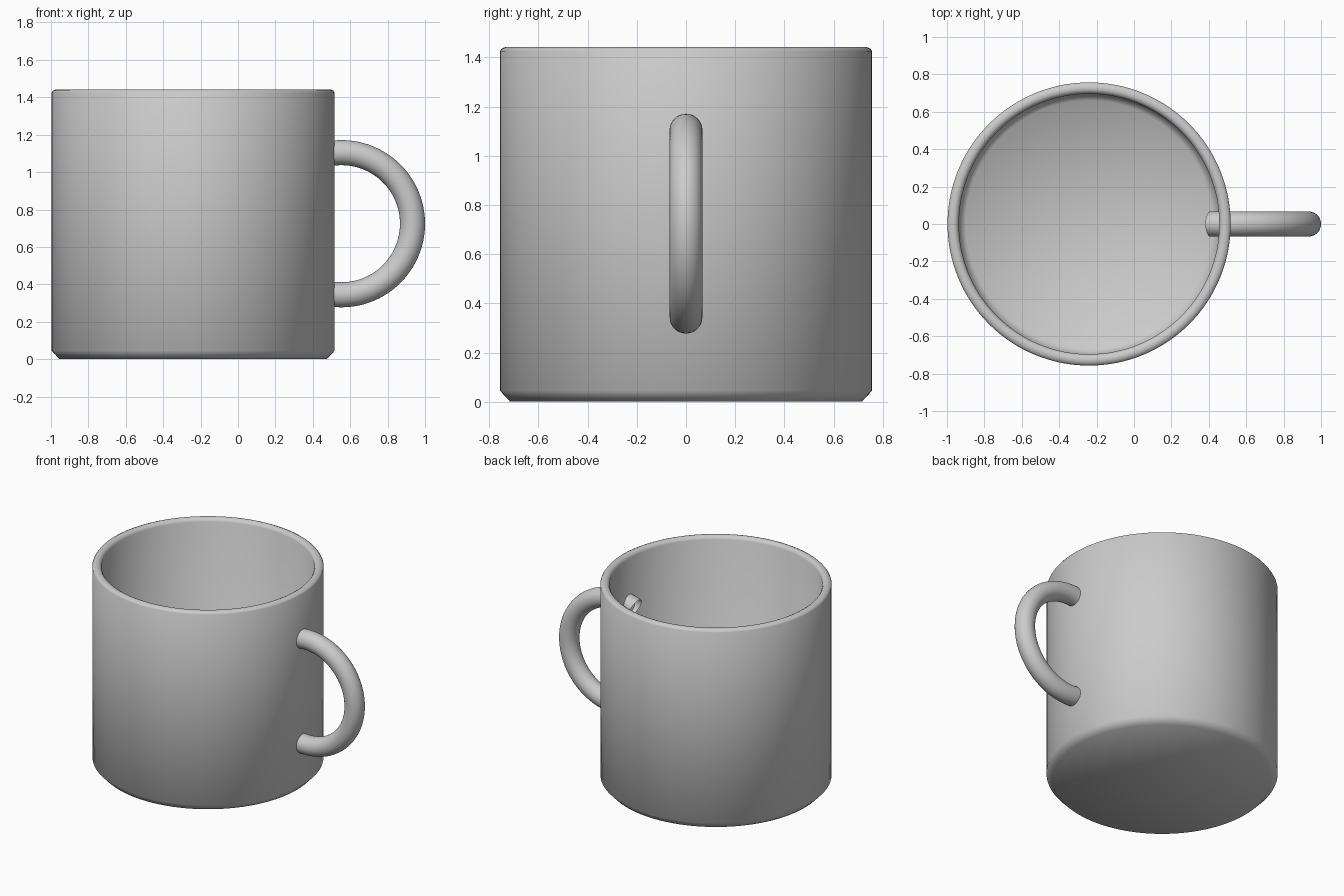
import bpy, bmesh, math

if "Cube" in bpy.data.objects:
    bpy.data.objects.remove(bpy.data.objects["Cube"])

CUP_X = -0.24


def make_object(name, rings, closed_ring=True):
    """Skin a list of equally long point rings; single-point rings become poles."""
    bm = bmesh.new()
    loops = [[bm.verts.new(p) for p in ring] for ring in rings]
    for a, b in zip(loops, loops[1:]):
        n = max(len(a), len(b))
        for i in range(n):
            j = (i + 1) % n
            if len(a) == 1:
                bm.faces.new((a[0], b[j], b[i]))
            elif len(b) == 1:
                bm.faces.new((a[i], a[j], b[0]))
            else:
                bm.faces.new((a[i], a[j], b[j], b[i]))
    bmesh.ops.recalc_face_normals(bm, faces=bm.faces)
    mesh = bpy.data.meshes.new(name)
    bm.to_mesh(mesh)
    bm.free()
    obj = bpy.data.objects.new(name, mesh)
    bpy.context.collection.objects.link(obj)
    bpy.ops.object.select_all(action='DESELECT')
    obj.select_set(True)
    bpy.context.view_layer.objects.active = obj
    bpy.ops.object.shade_smooth_by_angle(angle=math.radians(50))
    return obj


def circle(r, z, n=128):
    if r == 0:
        return [(CUP_X, 0, z)]
    return [(CUP_X + r * math.cos(2 * math.pi * i / n),
             r * math.sin(2 * math.pi * i / n), z) for i in range(n)]


# Cup body: underside, chamfer, outer wall, soft rim, inner wall, floor
profile = [(0, 0), (0.715, 0), (0.757, 0.045), (0.757, 1.425), (0.75, 1.435),
           (0.735, 1.442), (0.718, 1.442), (0.705, 1.435), (0.696, 1.42),
           (0.696, 0.10), (0.66, 0.06), (0, 0.06)]
make_object("cup_body", [circle(r, z) for r, z in profile])

# Handle: open-ended arc of round tube whose ends pass through the cup wall
MAJOR, TUBE, CX, CZ = 0.38, 0.067, 0.553, 0.724
STEPS, SIDES = 60, 32
rings = []
for s in range(STEPS + 1):
    a = math.radians(-112.5 + 225 * s / STEPS)
    ring = []
    for k in range(SIDES):
        t = 2 * math.pi * k / SIDES
        r = MAJOR + TUBE * math.cos(t)
        ring.append((CX + r * math.cos(a), TUBE * math.sin(t), CZ + r * math.sin(a)))
    rings.append(ring)
make_object("handle", rings)
